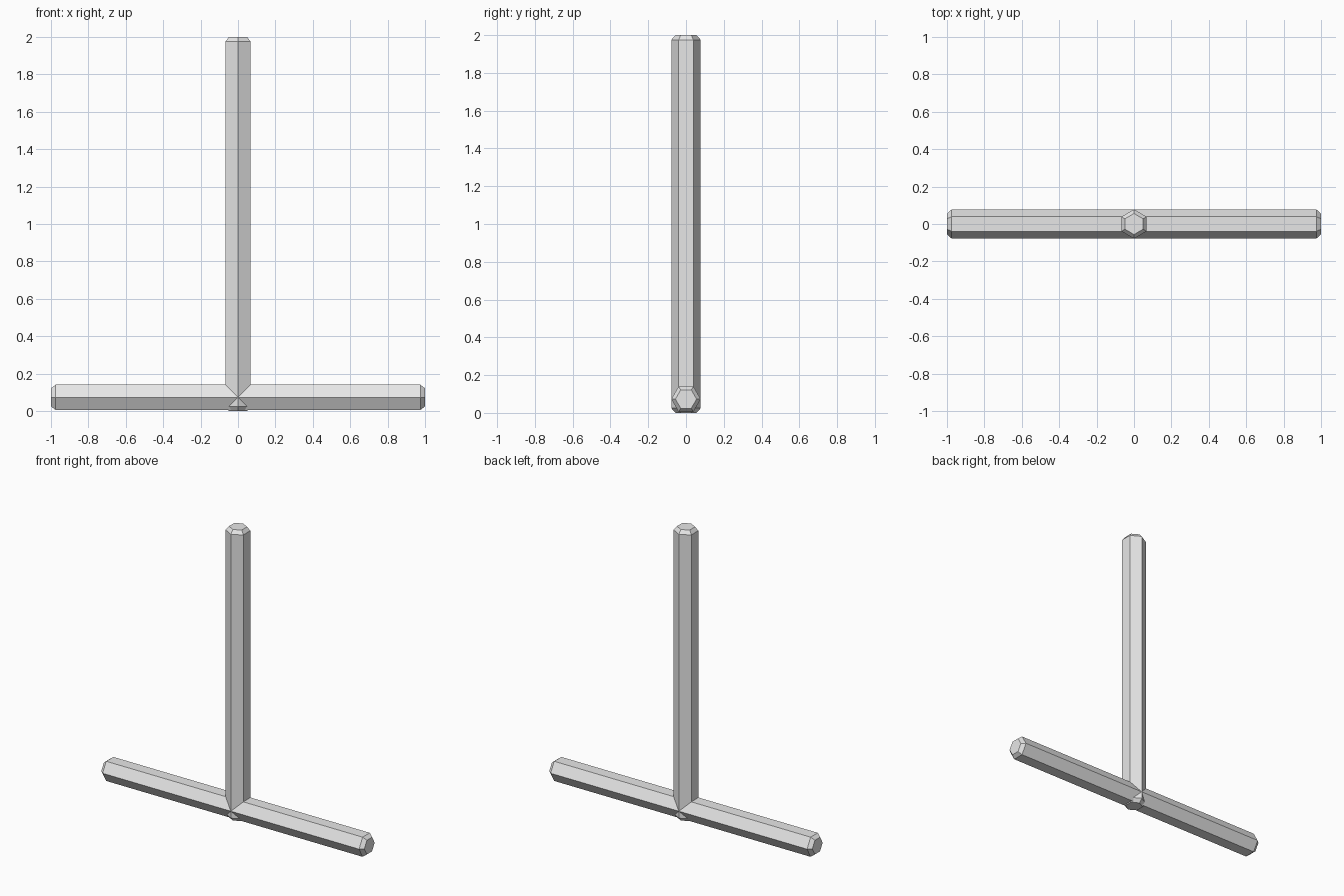
import bpy
import bmesh
from math import radians
from mathutils import Matrix

if "Cube" in bpy.data.objects:
    bpy.data.objects.remove(bpy.data.objects["Cube"], do_unlink=True)

RADIUS = 0.078      # corner radius of the hexagonal bars
TIP_RADIUS = 0.056  # corner radius of the flat tips
CHAMFER = 0.025     # length of the tapered end

grey = bpy.data.materials.new("light_grey")
grey.use_nodes = True
colour = (0.8, 0.8, 0.8, 1)
grey.diffuse_color = colour
grey.node_tree.nodes["Principled BSDF"].inputs["Base Color"].default_value = colour


def hex_bar(name, length, matrix):
    """Six-sided bar along local z, corners on +y and -y, both ends chamfered."""
    bm = bmesh.new()
    bmesh.ops.create_cone(bm, cap_ends=True, segments=6, radius1=RADIUS,
                          radius2=RADIUS, depth=length - 2 * CHAMFER)
    # Extrude each cap into a tapered tip
    caps = [f for f in bm.faces if abs(f.normal.z) > 0.9]
    for cap in caps:
        side = 1 if cap.normal.z > 0 else -1
        tip = bmesh.ops.extrude_discrete_faces(bm, faces=[cap])["faces"][0]
        for v in tip.verts:
            v.co.x *= TIP_RADIUS / RADIUS
            v.co.y *= TIP_RADIUS / RADIUS
            v.co.z += side * CHAMFER
    bmesh.ops.transform(bm, matrix=matrix, verts=bm.verts)
    bmesh.ops.recalc_face_normals(bm, faces=bm.faces)
    mesh = bpy.data.meshes.new(name)
    bm.to_mesh(mesh)
    bm.free()
    mesh.materials.append(grey)
    obj = bpy.data.objects.new(name, mesh)
    bpy.context.collection.objects.link(obj)
    return obj


# Upright bar, passing just through the crossbar
hex_bar("upright_bar", 2, Matrix.Translation((0, 0, 1)))

# Crossbar lying along x
hex_bar("cross_bar", 2,
        Matrix.Translation((0, 0, 0.073)) @ Matrix.Rotation(radians(90), 4, "Y"))
